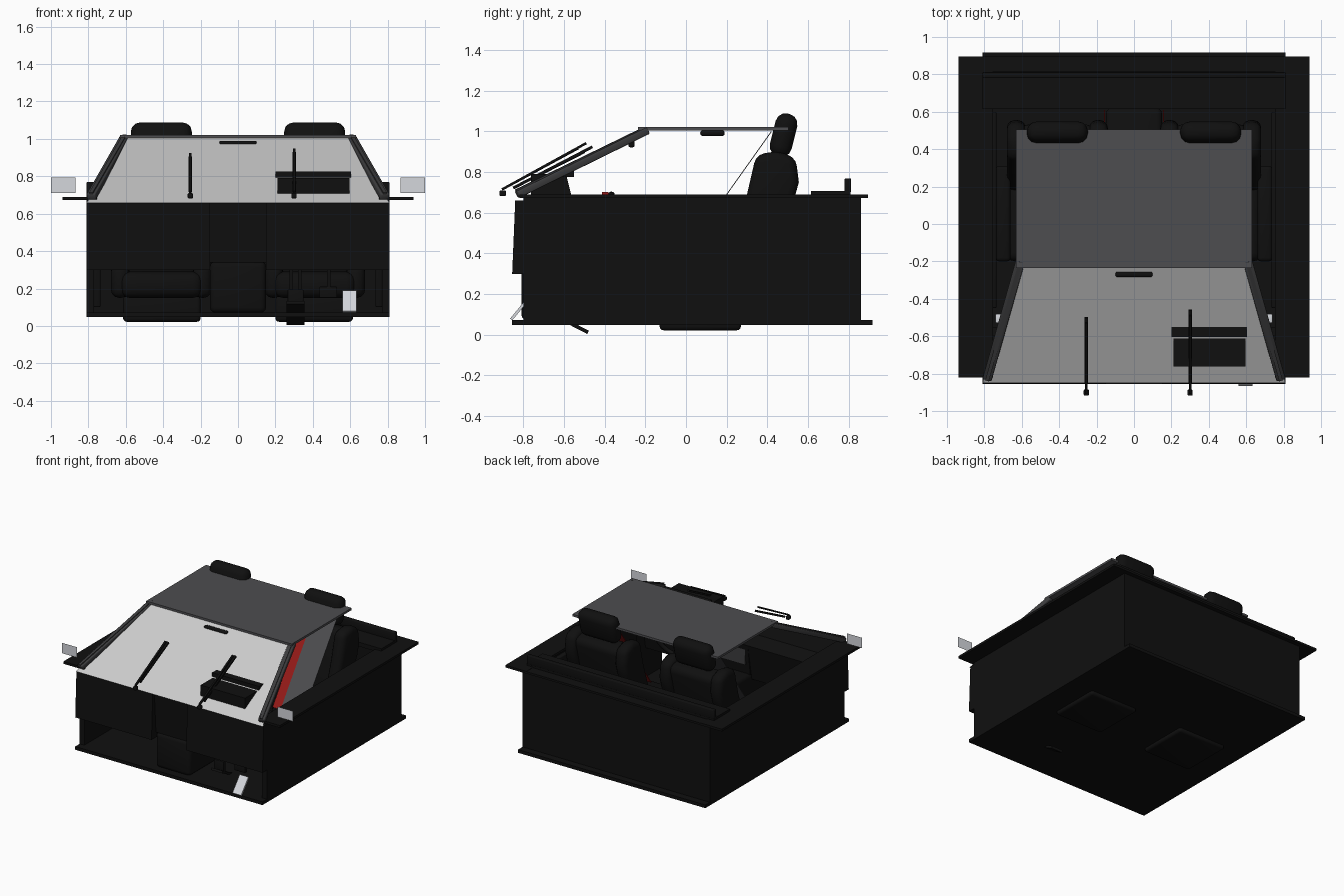
import bpy, bmesh, math
from mathutils import Vector, Matrix

if "Cube" in bpy.data.objects:
    bpy.data.objects.remove(bpy.data.objects["Cube"])


def material(name, r, g, b):
    m = bpy.data.materials.new(name)
    m.diffuse_color = (r, g, b, 1)
    m.use_nodes = True
    m.node_tree.nodes["Principled BSDF"].inputs["Base Color"].default_value = m.diffuse_color
    return m


BLACK = material("black_trim", .005, .005, .005)
DARK = material("dark_grey", .045, .045, .047)
ROOF = material("roof_grey", .075, .075, .08)
GLASS = material("glass_grey", .55, .55, .55)
SILVER = material("silver", .66, .68, .72)
RED = material("red", .3, .01, .009)


def finish(name, bm, mat, bevel=0, segs=3):
    bmesh.ops.recalc_face_normals(bm, faces=bm.faces)
    me = bpy.data.meshes.new(name)
    bm.to_mesh(me)
    bm.free()
    ob = bpy.data.objects.new(name, me)
    bpy.context.collection.objects.link(ob)
    me.materials.append(mat)
    if bevel:
        b = ob.modifiers.new("bevel", 'BEVEL')
        b.width, b.segments, b.limit_method = bevel, segs, 'ANGLE'
        for p in me.polygons:
            p.use_smooth = True
    return ob


def box(name, x, y, z, mat=BLACK, bevel=0, tilt=0):
    """Box from (min, max) ranges, tilted about x around its centre."""
    bm = bmesh.new()
    c = Vector((sum(x) / 2, sum(y) / 2, sum(z) / 2))
    s = Matrix.Diagonal((x[1] - x[0], y[1] - y[0], z[1] - z[0], 1))
    bmesh.ops.create_cube(bm, size=1, matrix=Matrix.Translation(c) @ Matrix.Rotation(math.radians(tilt), 4, 'X') @ s)
    return finish(name, bm, mat, bevel)


def profile(name, pts, x0, x1, mat=BLACK, bevel=0):
    """Side profile in (y, z) extruded along x."""
    bm = bmesh.new()
    f = bm.faces.new([bm.verts.new((x0, y, z)) for y, z in pts])
    r = bmesh.ops.extrude_face_region(bm, geom=[f])
    bmesh.ops.translate(bm, verts=[v for v in r["geom"] if isinstance(v, bmesh.types.BMVert)], vec=(x1 - x0, 0, 0))
    return finish(name, bm, mat, bevel)


def quad(name, pts, mat):
    bm = bmesh.new()
    bm.faces.new([bm.verts.new(p) for p in pts])
    return finish(name, bm, mat)


def bar(name, a, b, w, h, mat=BLACK, bevel=0):
    """Rectangular bar between two points."""
    a, b = Vector(a), Vector(b)
    bm = bmesh.new()
    m = Matrix.Translation((a + b) / 2) @ (b - a).to_track_quat('Y', 'Z').to_matrix().to_4x4()
    bmesh.ops.create_cube(bm, size=1, matrix=m @ Matrix.Diagonal((w, (b - a).length, h, 1)))
    return finish(name, bm, mat, bevel, 2)


def span(s, a, b):
    return tuple(sorted((s * a, s * b)))


# Floor, rear wall and raised parcel shelf
box("floor", (-.81, .81), (-.855, .918), (.047, .072))
box("rear_wall", (-.80, .80), (.825, .862), (.07, .68))
box("rear_ledge", (-.81, .81), (.815, .895), (.672, .688))
box("parcel_shelf", (-.81, .81), (.615, .81), (.675, .708))
box("shelf_lip", (-.81, .81), (.78, .812), (.70, .77), BLACK, .006)

# Dashboard: two outer sections and a recessed, shorter centre
for name, x0, x1 in (("dash_left", -.81, -.15), ("dash_right", .15, .81)):
    profile(name, [(-.855, .30), (-.84, .66), (-.60, .66), (-.55, .58), (-.60, .30)], x0, x1)
profile("dash_centre", [(-.80, .34), (-.82, .66), (-.60, .66), (-.55, .58), (-.58, .34)], -.15, .15)
box("centre_screen", (-.12, .12), (-.575, -.555), (.42, .56), DARK)

# Instrument binnacle poking through the screen
profile("binnacle", [(-.762, .60), (-.762, .79), (-.59, .79), (-.565, .69), (-.56, .60)], .21, .595)
box("binnacle_cap", (.20, .605), (-.605, -.55), (.775, .825))

# Steering wheel and column
bpy.ops.mesh.primitive_torus_add(major_radius=.17, minor_radius=.017, major_segments=40, minor_segments=10,
                                 location=(.405, -.43, .53), rotation=(math.radians(68), 0, 0))
wheel = bpy.context.object
wheel.name = "steering_wheel"
wheel.data.materials.append(BLACK)
bpy.ops.object.shade_smooth()
box("wheel_hub", (.35, .46), (-.45, -.41), (.48, .57), BLACK, .015, -22)
for dx, dy, dz in ((-.165, 0, 0), (.165, 0, 0), (0, -.06, -.153)):
    bar("wheel_spoke", (.405, -.43, .53), (.405 + dx, -.43 + dy, .53 + dz), .03, .014)
bar("steering_column", (.405, -.43, .53), (.405, -.62, .46), .06, .06)
box("wheel_marker", (.39, .42), (-.412, -.38), (.68, .702), RED)

# Pedals and foot rest
bar("accelerator", (.307, -.482, .012), (.307, -.70, .125), .095, .018)
box("accelerator_hinge", (.265, .35), (-.68, -.65), (.11, .195), BLACK, .005)
box("brake", (.435, .53), (-.67, -.64), (.15, .21), BLACK, .005)
for x in (.285, .33, .485):
    bar("pedal_arm", (x, -.655, .17), (x, -.67, .36), .02, .02)
bar("foot_rest", (.595, -.86, .075), (.595, -.77, .185), .075, .014, SILVER)

# Centre tunnel and gear lever
box("centre_tunnel", (-.15, .15), (-.81, .62), (.07, .345), BLACK, .03)
bar("gear_lever", (0, -.3, .34), (0, -.32, .46), .02, .02)
box("gear_knob", (-.025, .025), (-.35, -.30), (.44, .49), BLACK, .015)

for s in (-1, 1):
    # Door shell, ledge and inner trim
    box("side_wall", span(s, .77, .81), (-.80, .862), (.07, .68))
    box("side_ledge", span(s, .755, .937), (-.82, .895), (.672, .69))
    box("door_panel", span(s, .735, .772), (-.45, .60), (.10, .655), BLACK, .008)
    box("armrest", span(s, .66, .74), (-.2, .31), (.40, .46), BLACK, .02)
    box("door_handle", span(s, .70, .74), (-.53, -.48), (.53, .57), SILVER, .006)
    # Windscreen pillar: main bar plus slim outer rib
    bar("pillar", (s * .785, -.83, .69), (s * .605, -.19, 1.005), .05, .035, DARK, .006)
    bar("pillar_rib", (s * .785, -.835, .705), (s * .605, -.20, 1.014), .02, .02, DARK)
    # Door mirror plate
    quad("mirror_glass", [(s * .868, -.75, .712), (s * 1.0, -.75, .712),
                          (s * 1.0, -.75, .793), (s * .868, -.75, .793)], SILVER)
    # Seat
    c = s * .41
    box("seat_base", span(s, .20, .615), (-.13, .27), (.022, .16), BLACK, .02)
    box("seat_cushion", (c - .22, c + .22), (-.22, .34), (.15, .29), BLACK, .05)
    box("seat_back", (c - .2, c + .2), (.32, .47), (.24, .88), BLACK, .05, -14)
    for d in (-1, 1):
        x = c + d * .22
        box("cushion_bolster", (x - .05, x + .05), (-.20, .34), (.15, .33), BLACK, .045)
        profile("back_bolster", [(.16, .26), (.30, .69), (.345, .885), (.45, .905), (.54, .87), (.555, .75),
                                 (.53, .66), (.36, .25)], x - .05, x + .05, BLACK, .04)
        bar("headrest_post", (c + d * .07, .43, .85), (c + d * .07, .46, .95), .02, .02)
    box("headrest", (c - .163, c + .163), (.425, .535), (.875, 1.09), BLACK, .05, -14)
    # Thin slanted seat panel with red stripe
    for name, x0, x1, mat in (("seat_panel", .39, .58, ROOF), ("seat_stripe", .32, .39, RED)):
        x = s * (x0 + x1) / 2
        bar(name, (x, -.03, .366), (x, .42, 1.0), x1 - x0, .004, mat)
    box("red_buckle", span(s, .155, .16), (.50, .61), (.30, .33), RED)

# Windscreen, roof, interior mirror and lamp
quad("windscreen", [(-.81, -.85, .658), (.81, -.85, .658), (.59, -.22, 1.008), (-.59, -.22, 1.008)], GLASS)
box("roof", (-.63, .63), (-.235, .505), (1.005, 1.022), ROOF)
box("inner_mirror", (-.1, .1), (-.283, -.253), (.922, .99), BLACK, .01)
box("roof_lamp", (-.06, .06), (.07, .19), (.978, 1.006), BLACK, .012)

# Wipers
for x, y, z in ((-.255, -.50, .92), (.30, -.46, .945)):
    box("wiper_pivot", (x - .014, x + .014), (-.917, -.885), (.682, .71), BLACK, .006)
    bar("wiper_arm", (x, -.905, .715), (x, y - .03, z - .002), .014, .012)
    bar("wiper_blade", (x, -.85, .722), (x, y, z - .02), .018, .014)
